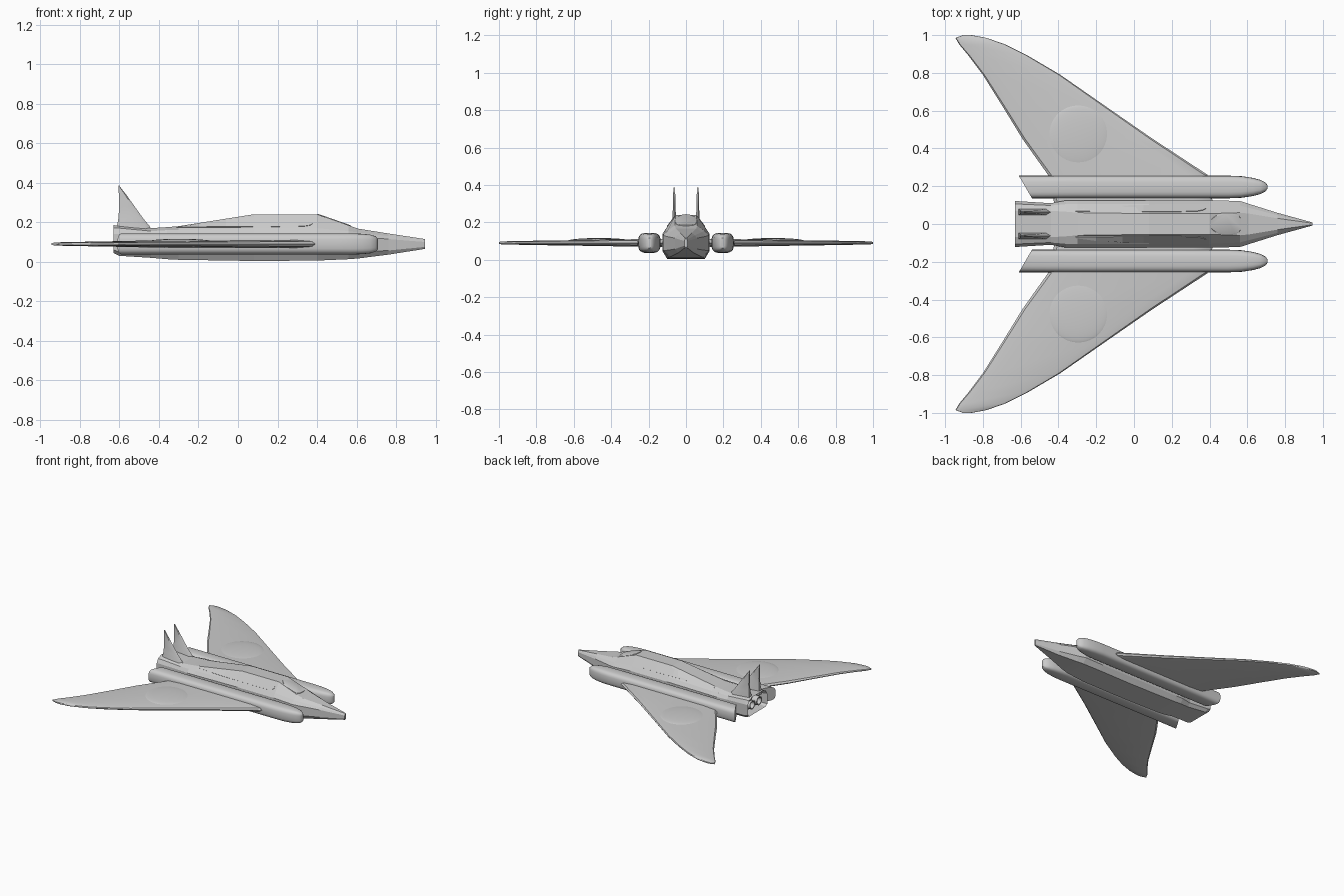
import bpy, bmesh, math
from mathutils import Vector

if "Cube" in bpy.data.objects:
    bpy.data.objects.remove(bpy.data.objects["Cube"])


def finish(name, bm, mirror=False, smooth=None):
    bmesh.ops.recalc_face_normals(bm, faces=bm.faces)
    me = bpy.data.meshes.new(name)
    bm.to_mesh(me)
    bm.free()
    ob = bpy.data.objects.new(name, me)
    bpy.context.collection.objects.link(ob)
    if mirror:
        m = ob.modifiers.new("mirror", 'MIRROR')
        m.use_axis = (False, True, False)
        m.use_mirror_merge = False
    if smooth:
        bpy.ops.object.select_all(action='DESELECT')
        ob.select_set(True)
        bpy.context.view_layer.objects.active = ob
        bpy.ops.object.shade_smooth_by_angle(angle=math.radians(smooth))
    return ob


def loft(rings):
    """Skin closed rings of equal length and cap both ends."""
    bm = bmesh.new()
    vs = [[bm.verts.new(p) for p in r] for r in rings]
    n = len(vs[0])
    for a, b in zip(vs, vs[1:]):
        for i in range(n):
            j = (i + 1) % n
            bm.faces.new((a[i], a[j], b[j], b[i]))
    first = bm.faces.new(vs[0])
    bm.faces.new(vs[-1])
    return bm, first


# Fuselage: x, (bottom w, z), (side w, low z, high z), (shoulder w, z), (top w, z)
body = [
    (-.63, .10, .045, .122, .06, .14, .105, .17, .07, .185),
    (-.60, .10, .030, .120, .05, .14, .105, .17, .07, .183),
    (-.44, .09, .020, .110, .045, .13, .098, .155, .07, .17),
    (-.36, .10, .013, .125, .045, .135, .105, .16, .065, .175),
    (-.30, .10, .010, .125, .045, .135, .105, .16, .06, .18),
    (.08, .10, .004, .125, .045, .14, .105, .17, .055, .24),
    (.40, .10, .006, .125, .045, .14, .105, .17, .055, .24),
    (.56, .09, .013, .122, .05, .13, .098, .155, .06, .184),
    (.61, .08, .017, .106, .05, .125, .085, .148, .055, .167),
    (.76, .042, .036, .059, .057, .115, .047, .13, .03, .143),
    (.945, .004, .065, .008, .075, .10, .006, .108, .004, .115),
]


def ring(s):
    x, wb, zb, w, zl, zm, ws, zs, wt, zt = s
    half = [(wb, zb), (w, zl), (w, zm), (ws, zs), (wt, zt)]
    return [(x, y, z) for y, z in half] + [(x, -y, z) for y, z in reversed(half)]


bm, tail = loft([ring(s) for s in body])
# Recessed tail opening
bmesh.ops.recalc_face_normals(bm, faces=bm.faces)
bmesh.ops.inset_region(bm, faces=[tail], thickness=.014)
bmesh.ops.translate(bm, verts=tail.verts, vec=(.06, 0, 0))
finish("fuselage", bm)

# Exhaust nozzles as hollow tubes in the tail
bm = bmesh.new()
rings = []
for x, r in [(-.56, .034), (-.615, .034), (-.615, .026), (-.57, .022)]:
    rings.append([(x, .043 + r * math.cos(a * math.tau / 20),
                   .11 + r * math.sin(a * math.tau / 20)) for a in range(20)])
bm.free()
bm, _ = loft(rings)
finish("exhaust_nozzle", bm, True, 35)


# Engine pods: rounded-box section, slanted rear end, blunt rounded nose
def pod_ring(x, sy, sz, skew=0, n=24):
    out = []
    for i in range(n):
        a = math.tau * i / n
        c, s = math.cos(a), math.sin(a)
        y = .06 * sy * math.copysign(abs(c) ** .6, c)
        z = .054 * sz * math.copysign(abs(s) ** .6, s)
        out.append((x + skew * y, .196 + y, .09 + z))
    return out


bm, _ = loft([pod_ring(-.575, 1, 1, -.58), pod_ring(-.3, 1, 1), pod_ring(.5, 1, 1),
              pod_ring(.57, .95, 1), pod_ring(.63, .8, .95), pod_ring(.67, .62, .87),
              pod_ring(.695, .4, .72), pod_ring(.707, .16, .5)])
finish("engine_pod", bm, True, 40)

# Swept wings: span y, leading x, trailing x, half thickness
wing = [(.10, .42, -.42, .021), (.26, .39, -.455, .02), (.45, .10, -.59, .017),
        (.63, -.16, -.70, .014), (.79, -.39, -.80, .012), (.89, -.56, -.875, .010),
        (.95, -.68, -.925, .009), (.985, -.78, -.945, .008), (1.0, -.86, -.905, .005)]
foil = [(0, 0), (.02, .65), (.12, 1), (.85, 1), (.98, .65), (1, 0),
        (.98, -.65), (.85, -1), (.12, -1), (.02, -.65)]
bm, _ = loft([[(le + (te - le) * f, y, .09 + t * h) for f, h in foil]
              for y, le, te, t in wing])
finish("wing", bm, True, 35)

# Shallow round bulge on each wing
bm = bmesh.new()
bmesh.ops.create_uvsphere(bm, u_segments=40, v_segments=24, radius=1)
for v in bm.verts:
    v.co = Vector((-.295 + .168 * v.co.x, .465 + .168 * v.co.y, .1 + .016 * v.co.z))
finish("wing_bulge", bm, True, 60)

# Twin tail fins: z, leading x, trailing x, half thickness
fin = [(.15, -.43, -.612, .018), (.18, -.447, -.612, .016), (.22, -.48, -.605, .010),
       (.28, -.523, -.601, .007), (.335, -.562, -.602, .006), (.37, -.59, -.605, .005),
       (.386, -.601, -.605, .004)]
prof = [(0, 0), (.15, 1), (1, 1), (1, -1), (.15, -1)]
bm, _ = loft([[(le + (te - le) * f, .063 + t * h, z) for f, h in prof]
              for z, le, te, t in fin])
finish("tail_fin", bm, True, 35)


# Side panels lying on the sloped shoulders
def shoulder(x, z):
    for a, b in zip(body, body[1:]):
        if a[0] <= x <= b[0]:
            f = (x - a[0]) / (b[0] - a[0])
            ws, zs, wt, zt = [a[k] + (b[k] - a[k]) * f for k in (6, 7, 8, 9)]
            return ws + (wt - ws) * (z - zs) / (zt - zs)


strip = [(-.31, .174, .177), (-.2, .175, .19), (-.06, .176, .21), (.05, .177, .225),
         (.2, .177, .227), (.33, .178, .225), (.365, .184, .215), (.38, .194, .205)]
rings = []
for x, lo, hi in strip:
    r = []
    for z, d in [(lo, -.01), (hi, -.01), (hi, .003), (lo, .003)]:
        r.append((x, shoulder(x, z) + d * .8, z + d * .6))
    rings.append(r)
bm, _ = loft(rings)
finish("side_panel", bm, True)

# Cockpit window on the sloping nose
bm = bmesh.new()
pts = []
for i in range(28):
    a = math.tau * i / 28
    c, s = math.cos(a), math.sin(a)
    p = .6 if c > 0 else 1
    pts.append((.485 + .083 * math.copysign(abs(c) ** p, c),
                .056 * math.copysign(abs(s) ** p, s)))
rings = [[(x, y * k, .24 - (x - .4) * .35 + d) for x, y in pts]
         for d, k in [(-.012, 1), (.002, 1), (.004, .93)]]
bm.free()
bm, _ = loft(rings)
finish("cockpit_window", bm, False, 30)
